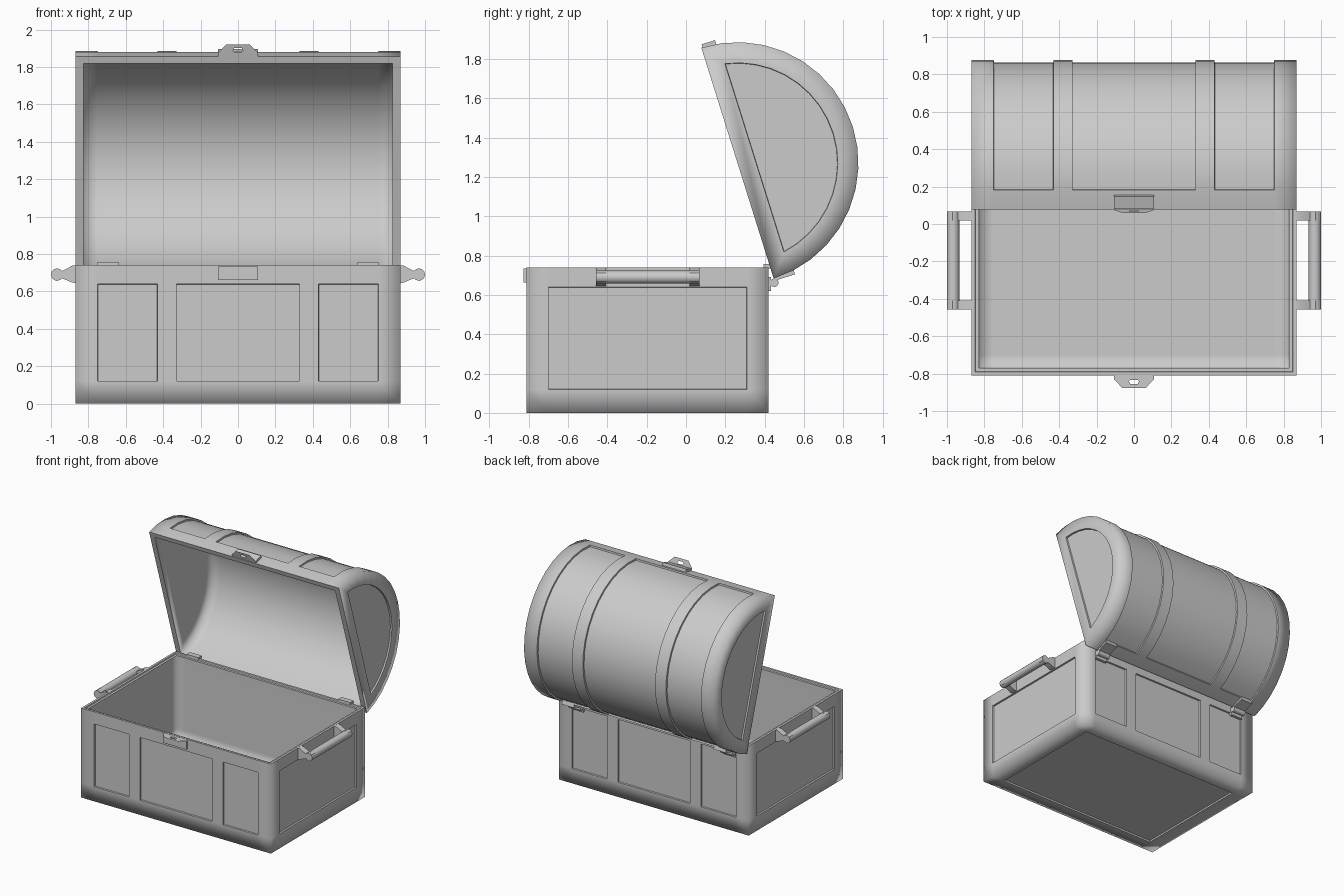
import bpy, bmesh, math
from mathutils import Matrix, Vector

if "Cube" in bpy.data.objects:
    bpy.data.objects.remove(bpy.data.objects["Cube"])

W, D, H = 0.868, 0.615, 0.74           # half width, half depth, base height
BASE = Matrix.Translation((0, -0.195, 0))
RIM = Matrix.Translation((0, -0.195, H))
LID = Matrix.Translation((0, 0.262, 1.27)) @ Matrix.Rotation(math.radians(-72.6), 4, 'X')
XS = [-0.75, -0.43, -0.33, 0.33, 0.43, 0.75]   # edges of the raised bands


def finish(name, bm, matrix=Matrix(), smooth_angle=None):
    bm.transform(matrix)
    bmesh.ops.recalc_face_normals(bm, faces=bm.faces)
    me = bpy.data.meshes.new(name)
    bm.to_mesh(me)
    bm.free()
    ob = bpy.data.objects.new(name, me)
    bpy.context.collection.objects.link(ob)
    if smooth_angle:
        bpy.ops.object.select_all(action='DESELECT')
        ob.select_set(True)
        bpy.context.view_layer.objects.active = ob
        bpy.ops.object.shade_smooth_by_angle(angle=math.radians(smooth_angle))
    return ob


def box(name, lo, hi, matrix=Matrix()):
    lo, hi = Vector(lo), Vector(hi)
    bm = bmesh.new()
    bmesh.ops.create_cube(bm, size=1, matrix=Matrix.Translation((lo + hi) / 2)
                          @ Matrix.Diagonal((*(hi - lo), 1)))
    return finish(name, bm, matrix)


def rod(name, centre, radius, length, axis, sides=12):
    bm = bmesh.new()
    rot = Matrix.Rotation(math.pi / 2, 4, 'Y' if axis == 'X' else 'X')
    bmesh.ops.create_cone(bm, cap_ends=True, segments=sides, radius1=radius,
                          radius2=radius, depth=length,
                          matrix=Matrix.Translation(centre) @ rot)
    return finish(name, bm, Matrix(), 50)


def inset(bm, faces, thickness, depth, sharp=False):
    ring = bmesh.ops.inset_region(bm, faces=faces, thickness=thickness, depth=depth,
                                  use_even_offset=True, use_boundary=True)['faces']
    if sharp:
        for f in ring:
            for e in f.edges:
                e.smooth = False


def in_band(x):
    return abs(x) < 0.33 or 0.43 < abs(x) < 0.75


def smooth_shell(bm, rim_z):
    # soft shading everywhere except around the panels and the rim
    for f in bm.faces:
        f.smooth = True
    for e in bm.edges:
        if all(abs(v.co.z - rim_z) < 0.012 for v in e.verts):
            e.smooth = False


# Base: box with recessed panels and a deep cavity
bm = bmesh.new()
bmesh.ops.create_cube(bm, size=1, matrix=Matrix.Translation((0, 0, H / 2))
                      @ Matrix.Diagonal((2 * W, 2 * D, H, 1)))
cuts = [((x, 0, 0), (1, 0, 0)) for x in XS] + [((0, y, 0), (0, 1, 0)) for y in (-0.505, 0.505)]
cuts += [((0, 0, z), (0, 0, 1)) for z in (0.12, 0.64)]
for co, no in cuts:
    bmesh.ops.bisect_plane(bm, geom=bm.verts[:] + bm.edges[:] + bm.faces[:],
                           plane_co=co, plane_no=no)
bmesh.ops.recalc_face_normals(bm, faces=bm.faces)
panels, top = [], []
for f in bm.faces:
    c, n = f.calc_center_median(), f.normal
    mid_z, mid_y = 0.12 < c.z < 0.64, abs(c.y) < 0.5
    if n.z > 0.9:
        top.append(f)
    elif (abs(n.y) > 0.9 and mid_z and in_band(c.x)) or (abs(n.x) > 0.9 and mid_z and mid_y) \
            or (n.z < -0.9 and mid_y and abs(c.x) < 0.75):
        panels.append(f)
inset(bm, panels, 0.002, -0.013, True)
inset(bm, top, 0.018, 0)
inset(bm, top, 0.003, -0.01)
inset(bm, top, 0.018, 0)
inset(bm, top, 0.002, -0.6)
inset(bm, top, 0.002, -0.09)
smooth_shell(bm, H)
finish("chest_base", bm, BASE)

# Lid: half-barrel shell with recessed panels between the bands
bm = bmesh.new()
angles = [math.radians(a) for a in [0] + list(range(10, 171, 10)) + [180]]


def barrel(r, xs):
    return [[bm.verts.new((x, -r * math.cos(a), r * math.sin(a))) for a in angles] for x in xs]


def skin(rows):
    out = []
    for i in range(len(rows) - 1):
        for j in range(len(angles) - 1):
            f = bm.faces.new((rows[i][j], rows[i + 1][j], rows[i + 1][j + 1], rows[i][j + 1]))
            x = (rows[i][0].co.x + rows[i + 1][0].co.x) / 2
            if 0 < j < len(angles) - 2 and in_band(x):
                out.append(f)
    return out


def end_cap(loop, r, low):
    # D-shaped end: a frame around a flat panel, returns the panel
    x, a0 = loop[0].co.x, math.asin(low / r)
    n = len(loop)
    inner = []
    for i in range(n):
        a = a0 + (math.pi - 2 * a0) * i / (n - 1)
        inner.append(bm.verts.new((x, -r * math.cos(a), r * math.sin(a))))
    for i in range(n):
        k = (i + 1) % n
        bm.faces.new((loop[i], loop[k], inner[k], inner[i]))
    return bm.faces.new(inner)


outer = barrel(D, [-W] + XS + [W])
cavity = barrel(D - 0.04, [-W + 0.042, -0.75, 0.75, W - 0.042])
panels = skin(outer)
skin(cavity)
for rows in (outer[0], outer[-1]):
    panels.append(end_cap(rows, 0.51, 0.09))
for rows in (cavity[0], cavity[-1]):
    end_cap(rows, 0.49, 0.06)
for j in (0, -1):
    bm.faces.new([r[j] for r in outer] + [r[j] for r in reversed(cavity)])
for i in (0, -1):
    bm.faces.new((outer[i][0], outer[i][-1], cavity[i][-1], cavity[i][0]))
bmesh.ops.recalc_face_normals(bm, faces=bm.faces)
inset(bm, panels, 0.002, -0.013, True)
smooth_shell(bm, 0)
finish("chest_lid", bm, LID)


# Latch halves: plate plus a tapered tab with a slot
def latch(name, matrix):
    box(name + "_plate", (-0.107, -D - 0.016, 0.006), (0.107, -D + 0.02, 0.078), matrix)
    ring_out = [(-.107, -.6), (.107, -.6), (.107, -.635), (.062, -.682), (-.062, -.682), (-.107, -.635)]
    ring_in = [(-.02, -.638), (.02, -.638), (.027, -.648), (.02, -.66), (-.02, -.66), (-.027, -.648)]
    bm = bmesh.new()
    o, h = [[bm.verts.new((x, y, 0.004)) for x, y in pts] for pts in (ring_out, ring_in)]
    for i in range(6):
        k = (i + 1) % 6
        bm.faces.new((o[i], o[k], h[k], h[i]))
    bmesh.ops.solidify(bm, geom=bm.faces[:], thickness=-0.015)
    shift = -min(v.co.z for v in bm.verts) + 0.002
    bmesh.ops.translate(bm, verts=bm.verts, vec=(0, 0, shift))
    finish(name + "_tab", bm, matrix)


latch("base_latch", RIM @ Matrix.Diagonal((1, 1, -1, 1)))
latch("lid_latch", LID)

for s, side in ((-1, "left"), (1, "right")):
    # Hinges
    x0, x1 = sorted((s * 0.64, s * 0.75))
    rod(side + "_hinge_pin", (s * 0.695, 0.449, 0.662), 0.022, 0.11, 'X')
    box(side + "_hinge_base_leaf", (x0, 0.41, 0.62), (x1, 0.433, 0.69))
    box(side + "_hinge_rim_tab", (x0, 0.395, 0.735), (x1, 0.44, 0.757))
    box(side + "_hinge_lid_leaf", (x0, D - 0.03, 0.005), (x1, D + 0.012, 0.11), LID)

    # Carrying handle: round bar between two tapered brackets
    rod(side + "_handle_bar", (s * 0.967, -0.195, 0.69), 0.033, 0.52, 'Y')
    profile = [(.86, .645), (.86, .74), (.885, .738), (.94, .71), (.97, .724), (.992, .712),
               (1, .69), (.992, .668), (.97, .656), (.94, .67), (.885, .647)]
    for y, end in ((-0.458, "front"), (0.018, "back")):
        bm = bmesh.new()
        face = bm.faces.new([bm.verts.new((s * px, y, pz)) for px, pz in profile])
        ext = bmesh.ops.extrude_face_region(bm, geom=[face], use_keep_orig=True)
        bmesh.ops.translate(bm, vec=(0, 0.05, 0),
                            verts=[g for g in ext['geom'] if isinstance(g, bmesh.types.BMVert)])
        finish(side + "_handle_bracket_" + end, bm, Matrix(), 35)
